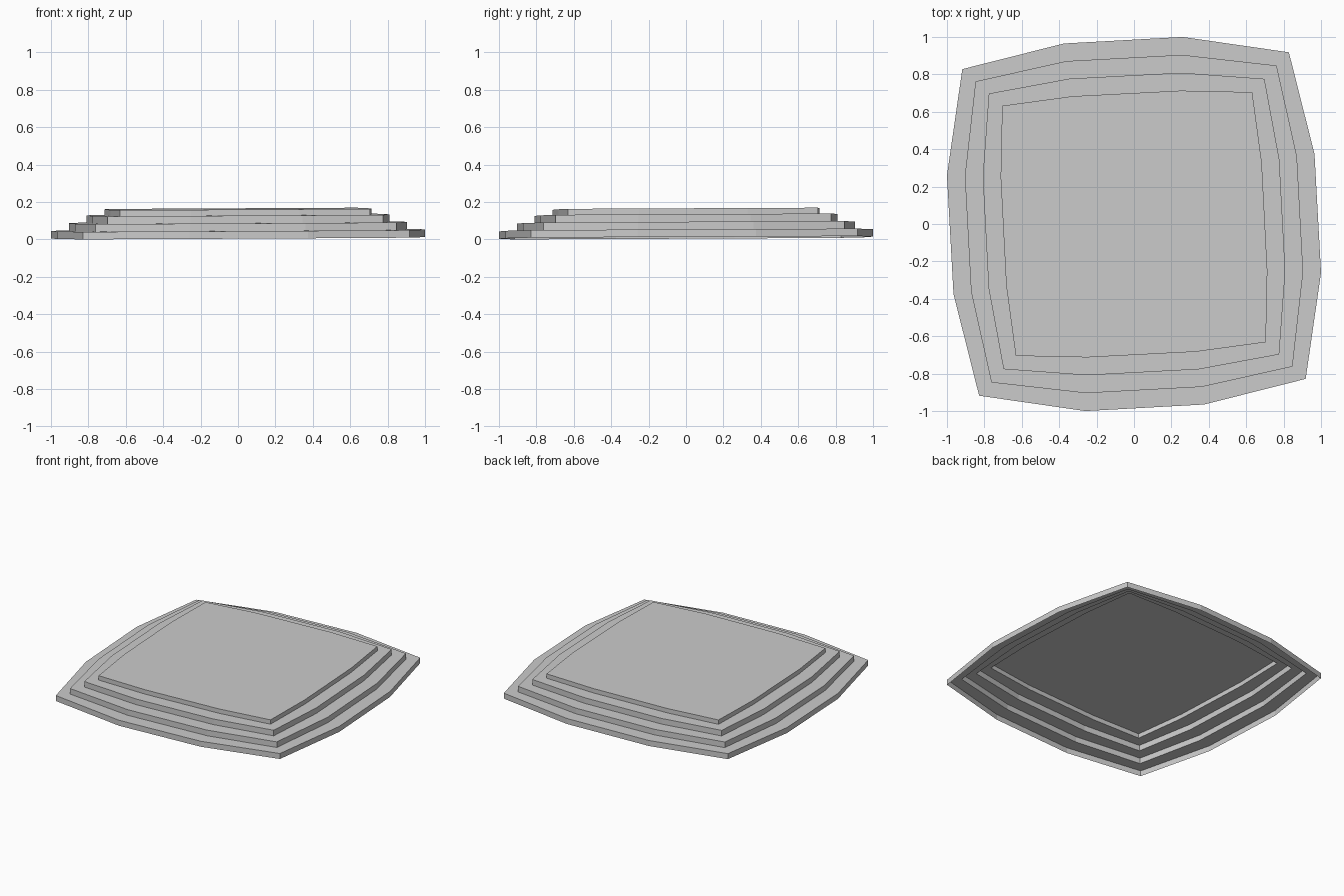
import bpy, bmesh

if "Cube" in bpy.data.objects:
    bpy.data.objects.remove(bpy.data.objects["Cube"])

# One quarter of the outline (corner, two edge points), outermost and innermost step
OUTER = [(-0.918, 0.828), (-0.375, 0.965), (0.26, 1.0)]
INNER = [(-0.705, 0.632), (-0.33, 0.683), (0.25, 0.713)]
STEPS = 4
LEVELS = [0.009, 0.049, 0.09, 0.131, 0.163]   # heights at the centre
TILT = 0.005                                   # slab leans very slightly


def outline(t):
    """Twelve-sided outline with four-fold rotation, t = 0 outside to 1 inside."""
    pts = [(a[0] + (b[0] - a[0]) * t, a[1] + (b[1] - a[1]) * t)
           for a, b in zip(OUTER, INNER)]
    ring = []
    for _ in range(4):
        ring += pts
        pts = [(y, -x) for x, y in pts]
    return ring


bm = bmesh.new()


def add_ring(t, z):
    return [bm.verts.new((x, y, z + TILT * (x + y))) for x, y in outline(t)]


# Rings climbing the stair profile: riser, tread, riser, tread ...
rings = []
for i in range(STEPS):
    t = i / (STEPS - 1)
    rings += [add_ring(t, LEVELS[i]), add_ring(t, LEVELS[i + 1])]

# Risers and treads, open underneath
for low, high in zip(rings, rings[1:]):
    for j in range(12):
        k = (j + 1) % 12
        bm.faces.new((low[k], low[j], high[j], high[k]))

# Top platform
bm.faces.new(rings[-1][::-1])
bm.normal_update()

mesh = bpy.data.meshes.new("stepped_platform")
bm.to_mesh(mesh)
bm.free()
bpy.context.collection.objects.link(bpy.data.objects.new("stepped_platform", mesh))
